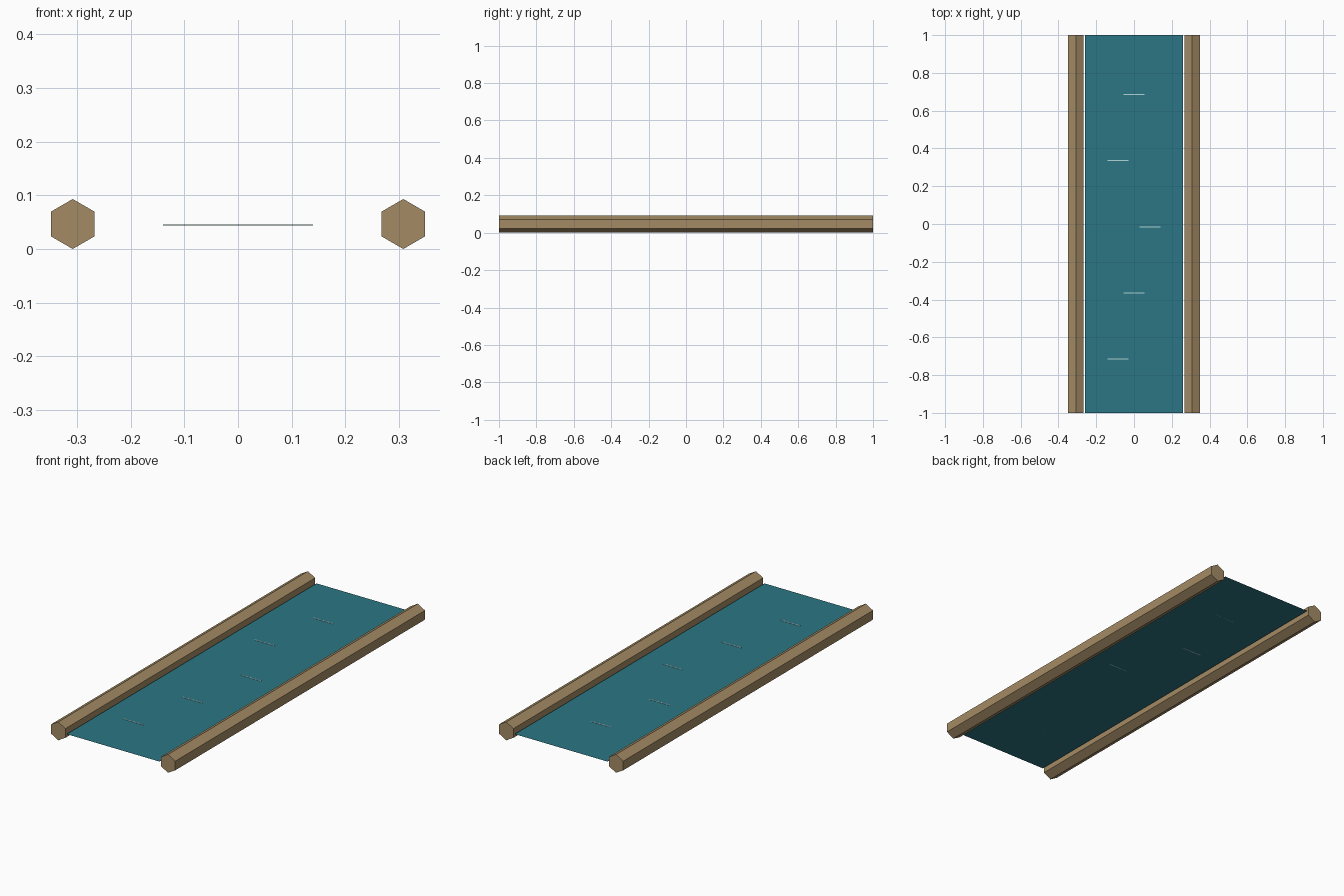
import bpy
import math

if "Cube" in bpy.data.objects:
    bpy.data.objects.remove(bpy.data.objects["Cube"])


def colour(name, rgb):
    mat = bpy.data.materials.new(name)
    mat.diffuse_color = (*rgb, 1.0)
    mat.use_nodes = True
    mat.node_tree.nodes["Principled BSDF"].inputs["Base Color"].default_value = mat.diffuse_color
    return mat


earth = colour("earth", (0.37, 0.26, 0.13))
water_blue = colour("water_blue", (0.025, 0.18, 0.23))
foam = colour("foam", (0.45, 0.68, 0.70))

# Hexagonal banks running along y, with points at top and bottom
R = 0.0465
for side, name in ((-1, "left_bank"), (1, "right_bank")):
    bpy.ops.mesh.primitive_cylinder_add(
        vertices=6, radius=R, depth=2.0,
        location=(side * 0.308, 0, R), rotation=(math.pi / 2, 0, 0))
    bank = bpy.context.object
    bank.name = name
    bank.data.materials.append(earth)

# Flat water sheet between the banks
bpy.ops.mesh.primitive_plane_add(size=1, location=(0, 0, 0.044))
water = bpy.context.object
water.name = "water_surface"
water.scale = (0.52, 2.0, 1)
water.data.materials.append(water_blue)

# Thin ripples staggered across the water
for i in range(5):
    x = (-0.085, 0.0, 0.085)[i % 3] if i < 1 else (0.0, 0.085, -0.085)[(i - 1) % 3]
    bpy.ops.mesh.primitive_cube_add(size=1, location=(x, -0.715 + 0.35 * i, 0.0447))
    ripple = bpy.context.object
    ripple.name = f"ripple_{i + 1}"
    ripple.scale = (0.11, 0.005, 0.0014)
    ripple.data.materials.append(foam)
